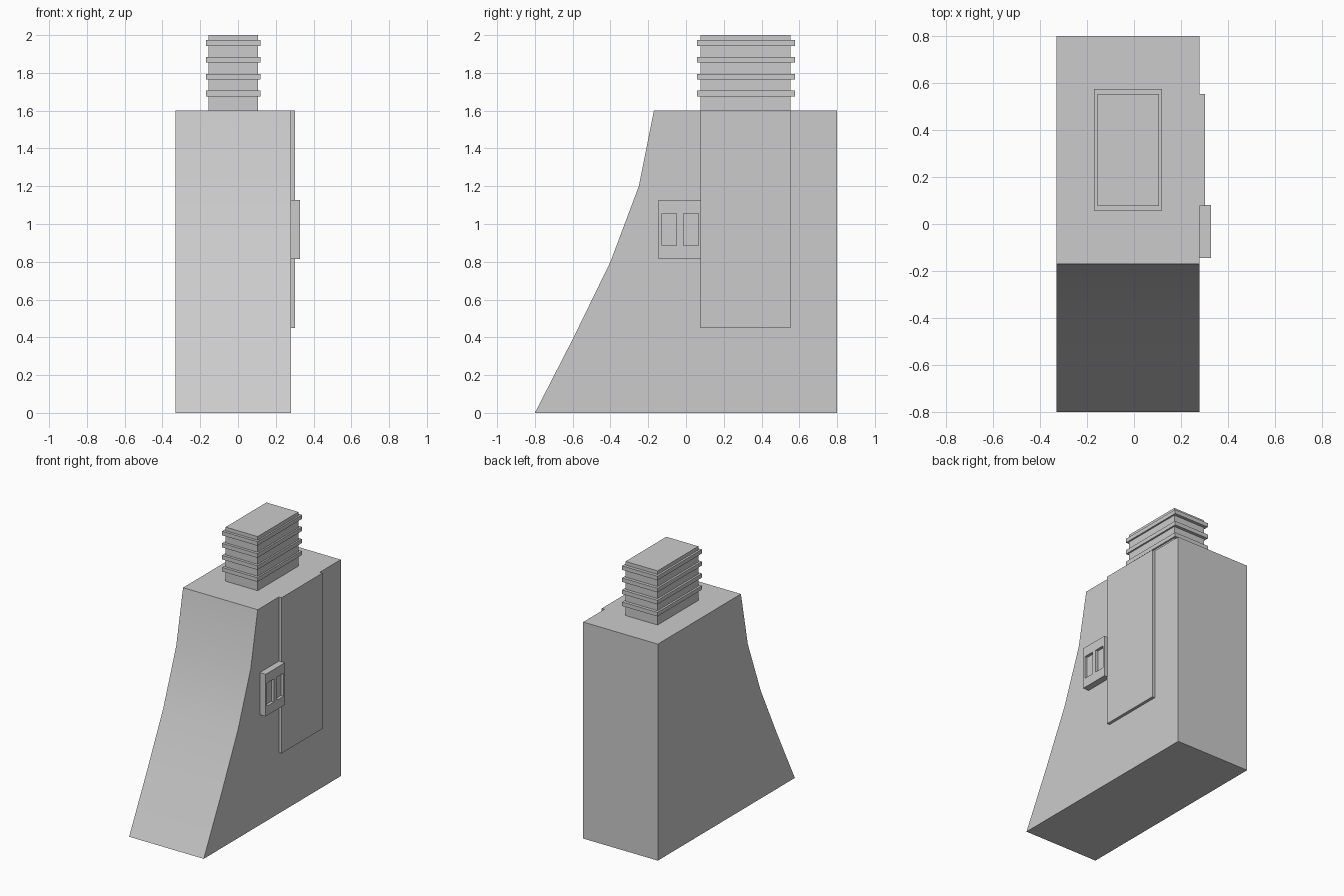
import bpy, bmesh

if "Cube" in bpy.data.objects:
    bpy.data.objects.remove(bpy.data.objects["Cube"])


def add_object(name, bm):
    bmesh.ops.recalc_face_normals(bm, faces=bm.faces)
    mesh = bpy.data.meshes.new(name)
    bm.to_mesh(mesh)
    bm.free()
    obj = bpy.data.objects.new(name, mesh)
    bpy.context.collection.objects.link(obj)
    return obj


def box(name, x, y, z):
    bm = bmesh.new()
    bmesh.ops.create_cube(bm, size=1)
    for v in bm.verts:
        for i, (lo, hi) in enumerate((x, y, z)):
            v.co[i] = lo if v.co[i] < 0 else hi
    return add_object(name, bm)


# Body: side profile with a flared front, extruded across x
profile = [(0.8, 0), (0.8, 1.6), (-0.17, 1.6), (-0.25, 1.2),
           (-0.4, 0.8), (-0.595, 0.4), (-0.8, 0)]
bm = bmesh.new()
face = bm.faces.new([bm.verts.new((-0.33, y, z)) for y, z in profile])
ext = bmesh.ops.extrude_face_region(bm, geom=[face], use_keep_orig=True)
for v in ext["geom"]:
    if isinstance(v, bmesh.types.BMVert):
        v.co.x = 0.28
body = add_object("body", bm)
bpy.context.view_layer.objects.active = body
body.select_set(True)
bpy.ops.object.shade_smooth_by_angle()

# Ribbed neck
box("neck", (-0.155, 0.107), (0.077, 0.553), (1.6, 2.0))
for i in range(4):
    z = 1.676 + 0.089 * i
    box(f"neck_rib_{i + 1}", (-0.17, 0.119), (0.057, 0.576), (z, z + 0.03))

# Side panel
box("side_panel", (0.28, 0.302), (0.077, 0.553), (0.45, 1.6))

# Latch with two recessed windows
latch = box("latch", (0.28, 0.328), (-0.145, 0.08), (0.815, 1.126))
for i, y in enumerate((-0.127, -0.013)):
    cutter = box(f"latch_cutter_{i + 1}", (0.308, 0.4), (y, y + 0.078), (0.885, 1.055))
    cutter.hide_render = True
    cutter.hide_viewport = False
    cutter.display_type = 'WIRE'
    cut = latch.modifiers.new(f"window_{i + 1}", 'BOOLEAN')
    cut.operation = 'DIFFERENCE'
    cut.solver = 'EXACT'
    cut.object = cutter
